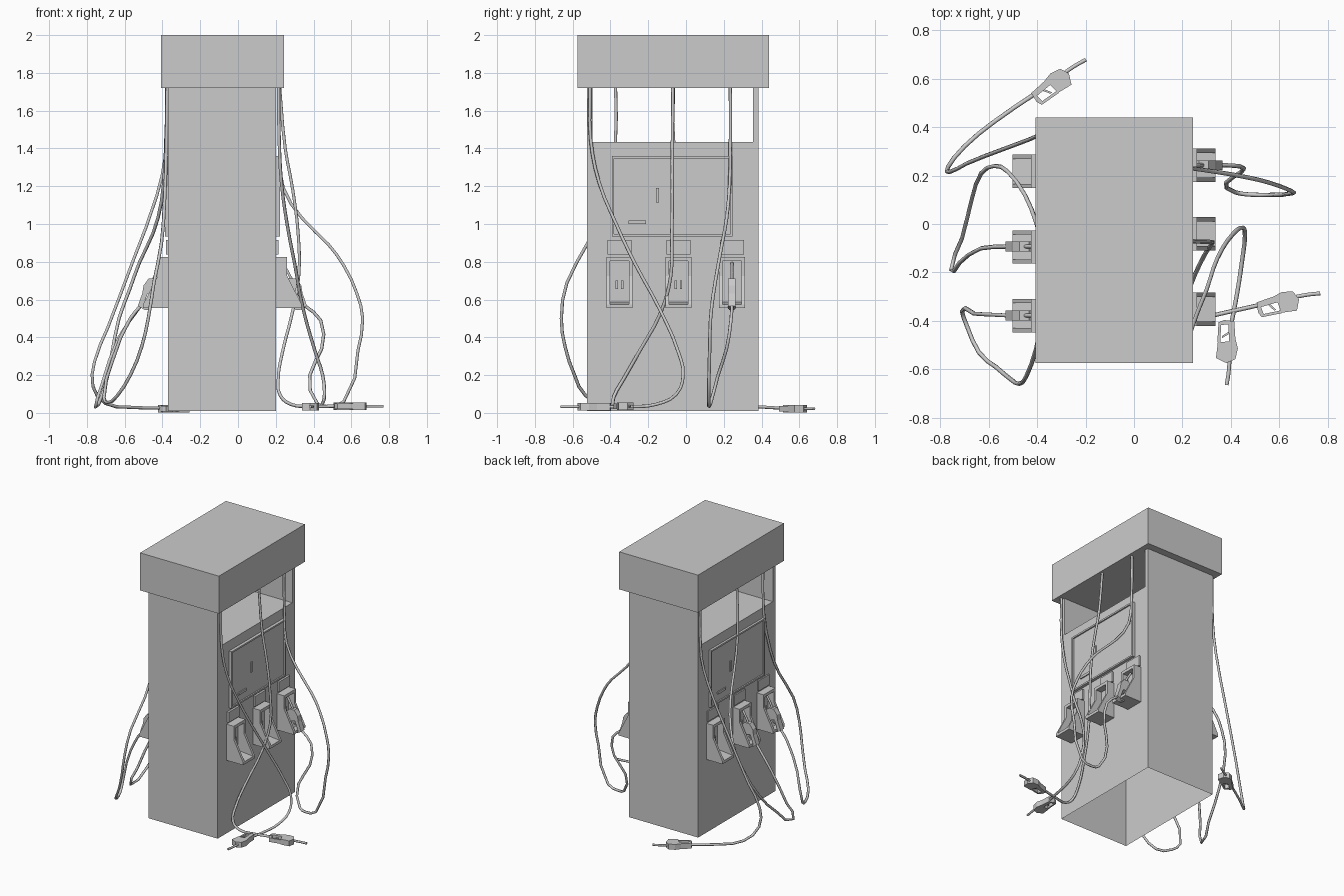
import bpy, bmesh, math
from mathutils import Vector, Matrix

X, Y, Z = Vector((1, 0, 0)), Vector((0, 1, 0)), Vector((0, 0, 1))
# the left side is the right side turned half way round the cabinet axis
C = Vector((-0.0825, -0.0675, 0))
TURN = Matrix.Translation(C) @ Matrix.Rotation(math.pi, 4, 'Z') @ Matrix.Translation(-C)
SIDES = (("right", Matrix.Identity(4)), ("left", TURN))


def prism(name, pts, origin, u, v, thick, mat=None, drop=None):
    """Extrude a 2D outline in the u,v plane, centred along its normal."""
    o, u, v = Vector(origin), u.normalized(), v.normalized()
    n = u.cross(v)
    bm = bmesh.new()
    face = bm.faces.new([bm.verts.new(o + u * a + v * b - n * thick / 2) for a, b in pts])
    ext = bmesh.ops.extrude_face_region(bm, geom=[face], use_keep_orig=True)
    moved = [e for e in ext["geom"] if isinstance(e, bmesh.types.BMVert)]
    bmesh.ops.translate(bm, verts=moved, vec=n * thick)
    bmesh.ops.recalc_face_normals(bm, faces=bm.faces)
    if drop:
        gone = [f for f in bm.faces if drop(f)]
        bmesh.ops.delete(bm, geom=gone, context='FACES_ONLY')
    if mat:
        bm.transform(mat)
    me = bpy.data.meshes.new(name)
    bm.to_mesh(me)
    bm.free()
    ob = bpy.data.objects.new(name, me)
    bpy.context.collection.objects.link(ob)
    return ob


def box(name, x0, x1, y0, y1, z0, z1, mat=None):
    pts = [(x0, y0), (x1, y0), (x1, y1), (x0, y1)]
    return prism(name, pts, (0, 0, (z0 + z1) / 2), X, Y, z1 - z0, mat)


def tube(name, pts, radius=0.009, res=3):
    """Faceted hose along a smooth path."""
    cu = bpy.data.curves.new(name, 'CURVE')
    cu.dimensions = '3D'
    cu.bevel_depth, cu.bevel_resolution = radius, 1
    cu.resolution_u, cu.use_fill_caps = res, True
    sp = cu.splines.new('BEZIER')
    sp.bezier_points.add(len(pts) - 1)
    for p, co in zip(sp.bezier_points, pts):
        p.co = co
        p.handle_left_type = p.handle_right_type = 'AUTO'
    ob = bpy.data.objects.new(name, cu)
    bpy.context.collection.objects.link(ob)
    bpy.ops.object.select_all(action='DESELECT')
    ob.select_set(True)
    bpy.context.view_layer.objects.active = ob
    bpy.ops.object.convert(target='MESH')


def nozzle(name, origin, u, v):
    """Nozzle with hose end at origin, pointing along u, guard on the -v side."""
    o, u, v = Vector(origin), Vector(u).normalized(), Vector(v).normalized()
    prism(name + "_body", [(0, .012), (.07, .025), (.11, .04), (.155, .035), (.175, 0),
                           (.16, -.045), (.095, -.045), (.085, 0), (.015, -.01), (0, -.02)],
          o, u, v, 0.04)
    prism(name + "_guard", [(0, -.01), (.015, -.01), (.022, -.04), (.095, -.035),
                            (.095, -.047), (.012, -.052), (0, -.03)], o, u, v, 0.03)
    prism(name + "_trigger", [(.045, -.005), (.055, -.003), (.075, -.03), (.067, -.032)],
          o, u, v, 0.015)
    tube(name + "_spout", [o + u * .165 + v * .012, o + u * .215 + v * .014,
                           o + u * .265 + v * .012], 0.008)


# cabinet: lower body plus the two end walls carrying the canopy, open underneath
prism("cabinet", [(-.525, .01), (.385, .01), (.385, 1.72), (.355, 1.72), (.355, 1.435),
                  (-.495, 1.435), (-.495, 1.72), (-.525, 1.72)],
      (-0.085, 0, 0), Y, Z, 0.57, drop=lambda f: f.calc_center_median().z < 0.02)
box("canopy", -.407, .244, -.574, .44, 1.72, 2.0)

for side, m in SIDES:
    # display panel with raised rim and slots
    box(side + "_display_panel", .195, .212, -.393, .247, .935, 1.36, m)
    for i, (y0, y1, z0, z1) in enumerate([(-.393, -.381, .935, 1.36), (.235, .247, .935, 1.36),
                                          (-.381, .235, .935, .947), (-.381, .235, 1.348, 1.36)]):
        box(f"{side}_display_rim_{i}", .195, .222, y0, y1, z0, z1, m)
    box(side + "_card_slot", .205, .22, -.158, -.144, 1.115, 1.19, m)
    box(side + "_receipt_slot", .205, .22, -.305, -.212, 1.0, 1.018, m)

    for i, y in enumerate((-.352, -.04, .243)):
        tag = f"{side}_holder_{i}"
        # grade button above each holder
        box(tag + "_button", .195, .215, y - .064, y + .064, .838, .915, m)
        # holder: two cheeks, back, top and bottom around an open pocket
        cheek = [(.195, .555), (.337, .555), (.337, .575), (.26, .725), (.26, .825), (.195, .825)]
        for k in (-1, 1):
            prism(f"{tag}_cheek_{k + 1}", cheek, (0, y + k * .06, 0), X, Z, .018, m)
        box(tag + "_top", .195, .26, y - .051, y + .051, .803, .825, m)
        box(tag + "_back", .195, .212, y - .051, y + .051, .575, .803, m)
        prism(tag + "_bottom", [(.195, .555), (.337, .555), (.337, .575), (.195, .59)],
              (0, y, 0), X, Z, .102, m)
        for k in (-1, 1):
            box(f"{tag}_hook_{k + 1}", .205, .222, y + k * .014 - .006, y + k * .014 + .006,
                .655, .7, m)

# right side hoses
tube("right_hose_front", [(.215, -.508, 1.73), (.218, -.505, 1.45), (.23, -.46, 1.22),
     (.26, -.37, 1.0), (.30, -.27, .79), (.345, -.14, .55), (.41, -.04, .32), (.448, -.015, .2),
     (.458, -.05, .1), (.445, -.16, .045), (.425, -.29, .033), (.402, -.41, .033)])
tube("right_hose_middle", [(.22, -.07, 1.73), (.25, -.072, 1.4), (.29, -.073, 1.18),
     (.32, -.075, .93), (.322, -.08, .73), (.29, -.13, .54), (.235, -.25, .32),
     (.213, -.33, .18), (.225, -.38, .09), (.28, -.385, .045), (.38, -.365, .035),
     (.515, -.335, .035)])
tube("right_hose_back", [(.215, .235, 1.73), (.22, .235, 1.37), (.24, .23, 1.19), (.34, .215, 1.03),
     (.48, .19, .89), (.56, .17, .78), (.63, .145, .63), (.66, .13, .5), (.635, .125, .33),
     (.56, .12, .06), (.47, .122, .035), (.42, .13, .05), (.38, .17, .2), (.443, .215, .34),
     (.438, .238, .49), (.352, .243, .568)], res=2)

# left side hoses
tube("left_hose_back", [(-.378, .37, 1.73), (-.385, .37, 1.36), (-.43, .35, 1.15),
     (-.55, .305, .82), (-.69, .25, .45), (-.76, .215, .27), (-.768, .235, .14),
     (-.70, .32, .05), (-.58, .42, .03), (-.412, .535, .026)], res=2)
tube("left_hose_middle", [(-.375, -.065, 1.73), (-.385, -.06, 1.35), (-.405, .01, 1.12),
     (-.45, .12, .95), (-.52, .215, .8), (-.575, .24, .65), (-.63, .21, .5), (-.67, .1, .3),
     (-.71, -.06, .12), (-.755, -.19, .03), (-.72, -.16, .15), (-.63, -.10, .4),
     (-.514, -.093, .568)], res=2)
tube("left_hose_front", [(-.375, -.373, 1.73), (-.38, -.375, 1.4), (-.39, -.44, 1.1),
     (-.405, -.52, .9), (-.445, -.63, .69), (-.475, -.66, .5), (-.51, -.64, .35),
     (-.57, -.59, .2), (-.64, -.53, .09), (-.69, -.42, .055), (-.71, -.36, .08),
     (-.66, -.37, .29), (-.57, -.375, .5), (-.514, -.378, .568)], res=2)

# nozzles lying on the ground
nozzle("ground_nozzle_front", (.402, -.40, .033), (-.12, -1, 0), (1, -.12, 0))
nozzle("ground_nozzle_right", (.508, -.335, .035), (1, .14, 0), (-.14, 1, 0))
nozzle("ground_nozzle_back", (-.418, .53, .022), (.85, .52, 0), (-.52, .85, 0))
# nozzles resting in holders
nozzle("right_stored_nozzle", (.355, .243, .56), (-.5, 0, .866), (.866, 0, .5))
for i, y in enumerate((-.093, -.378)):
    nozzle(f"left_stored_nozzle_{i}", (-.52, y, .56), (.5, 0, .866), (-.866, 0, .5))
